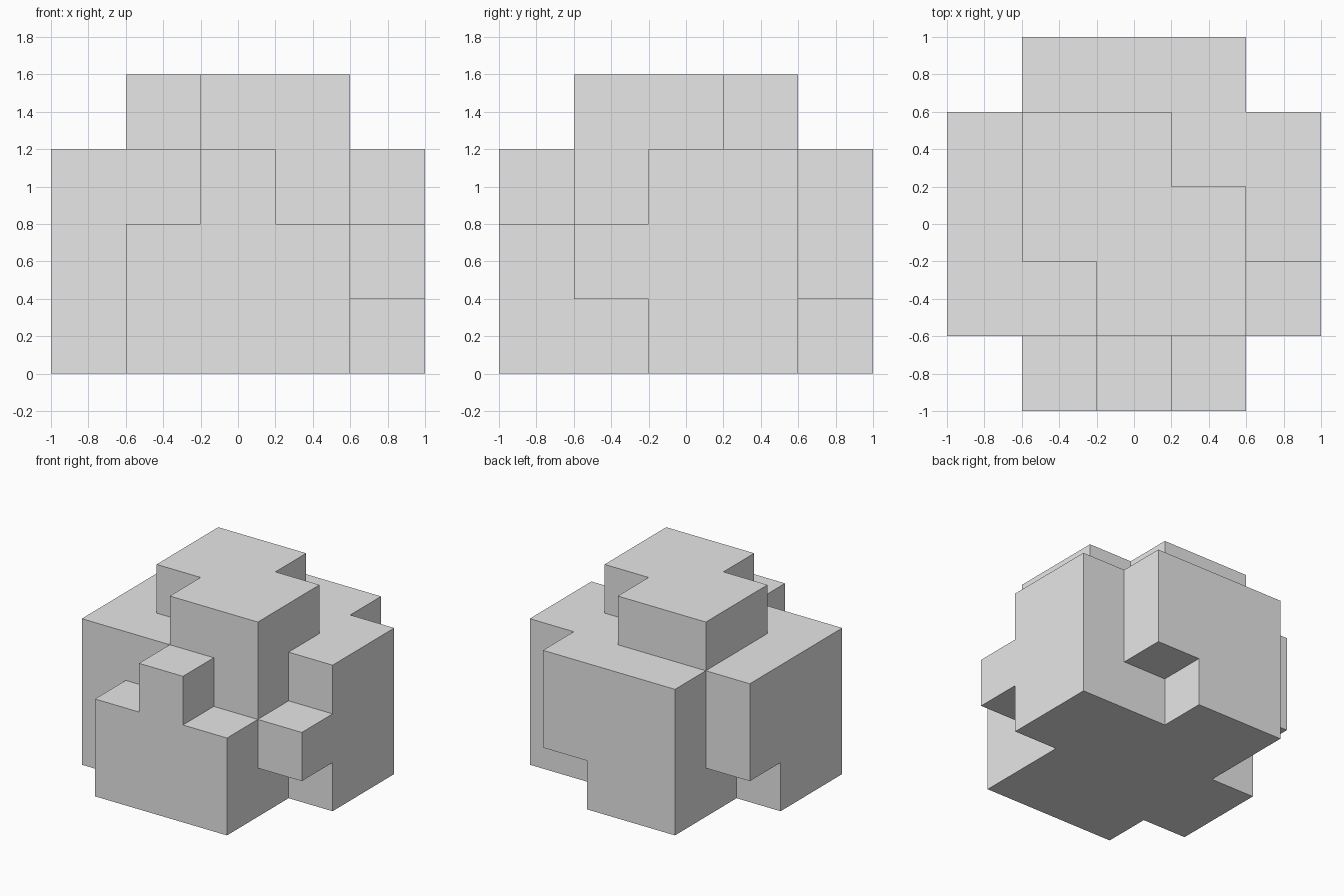
import bpy
import bmesh
from itertools import product
from mathutils import Vector

CELL = 0.4
ORIGIN = Vector((-1, -1, 0))

cube = bpy.data.objects.get("Cube")
if cube:
    bpy.data.objects.remove(cube, do_unlink=True)

grey = bpy.data.materials.new("plain_grey")
grey.use_nodes = True
colour = (0.8, 0.8, 0.8, 1)
grey.diffuse_color = colour
grey.node_tree.nodes["Principled BSDF"].inputs["Base Color"].default_value = colour


def block(xs, ys, zs):
    """Cells of a box, each range given as (first, last)."""
    return set(product(*(range(a, b + 1) for a, b in (xs, ys, zs))))


# Solid middle
core = block((1, 3), (1, 3), (0, 2))
# Top plate with two opposite corners notched
top = block((1, 3), (1, 3), (3, 3)) - {(1, 1, 3), (3, 3, 3)}
# Front plate with a raised middle tab
front = block((1, 3), (0, 0), (0, 1)) | {(2, 0, 2)}
# Back plate with a notch in its lower corner
back = block((1, 3), (4, 4), (0, 2)) - {(3, 4, 0)}
# Plate on the -x side with a notch in its lower rear corner
right = block((0, 0), (1, 3), (0, 2)) - {(0, 3, 0)}
# Plate on the +x side with a tab facing forward
left = block((4, 4), (2, 3), (0, 2)) | {(4, 1, 1)}

cells = core | top | front | back | right | left

# Skin only the exposed sides of the joined blocks
bm = bmesh.new()
corners = {}


def corner(p):
    key = tuple(p)
    if key not in corners:
        corners[key] = bm.verts.new(ORIGIN + Vector(key) * CELL)
    return corners[key]


for cell in cells:
    for axis, side in product(range(3), (0, 1)):
        neighbour = list(cell)
        neighbour[axis] += 1 if side else -1
        if tuple(neighbour) in cells:
            continue
        u, v = (axis + 1) % 3, (axis + 2) % 3
        ring = []
        for du, dv in ((0, 0), (1, 0), (1, 1), (0, 1)):
            p = list(cell)
            p[axis] += side
            p[u] += du
            p[v] += dv
            ring.append(corner(p))
        bm.faces.new(ring if side else ring[::-1])

# Merge coplanar squares into clean flat faces
bmesh.ops.dissolve_limit(bm, angle_limit=0.01, verts=bm.verts[:], edges=bm.edges[:])

mesh = bpy.data.meshes.new("notched_block")
bm.to_mesh(mesh)
bm.free()
mesh.materials.append(grey)
body = bpy.data.objects.new("notched_block", mesh)
bpy.context.collection.objects.link(body)
